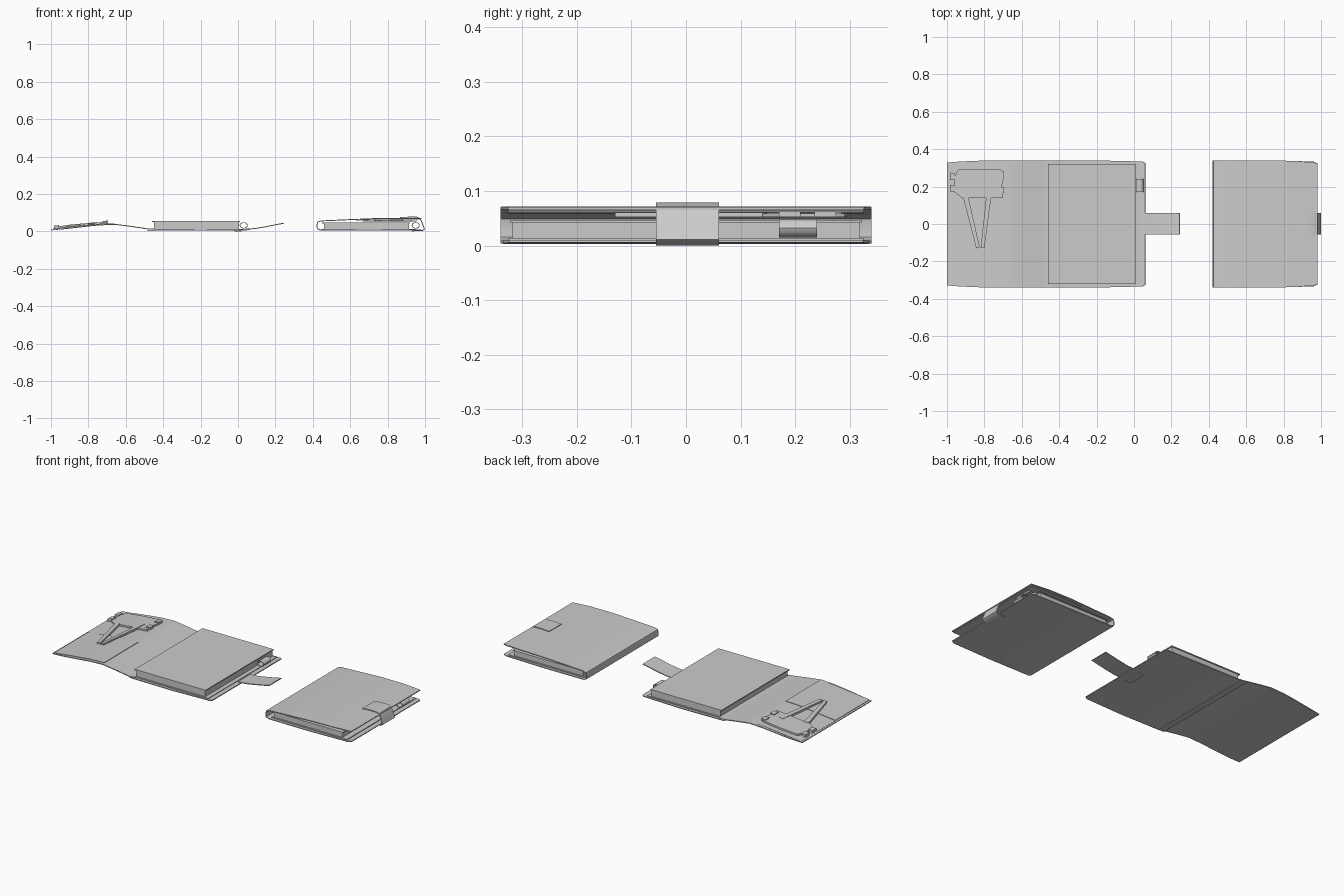
import bpy, bmesh, math
from mathutils import Vector

if "Cube" in bpy.data.objects:
    bpy.data.objects.remove(bpy.data.objects["Cube"])


def finish(name, bm, smooth=True):
    bmesh.ops.recalc_face_normals(bm, faces=bm.faces)
    me = bpy.data.meshes.new(name)
    bm.to_mesh(me)
    bm.free()
    ob = bpy.data.objects.new(name, me)
    bpy.context.collection.objects.link(ob)
    if smooth:
        bpy.ops.object.select_all(action='DESELECT')
        ob.select_set(True)
        bpy.context.view_layer.objects.active = ob
        bpy.ops.object.shade_smooth_by_angle(angle=math.radians(35))
    return ob


def sheet(name, profile, y0, y1, t=0.005):
    """Thin sheet following an x,z profile; optional third value trims the width."""
    bm = bmesh.new()
    pts = [Vector((p[0], p[1])) for p in profile]
    rings = []
    for i, p in enumerate(profile):
        d = (pts[min(i + 1, len(pts) - 1)] - pts[max(i - 1, 0)]).normalized()
        n = Vector((-d.y, d.x)) * t / 2
        trim = p[2] if len(p) > 2 else 0
        a, b = pts[i] + n, pts[i] - n
        rings.append([bm.verts.new(v) for v in (
            (a.x, y0 + trim, a.y), (a.x, y1 - trim, a.y),
            (b.x, y1 - trim, b.y), (b.x, y0 + trim, b.y))])
    for r, s in zip(rings, rings[1:]):
        for k in range(4):
            bm.faces.new((r[k], r[(k + 1) % 4], s[(k + 1) % 4], s[k]))
    bm.faces.new(rings[0])
    bm.faces.new(rings[-1])
    return finish(name, bm)


def box(name, x0, x1, y0, y1, z0, z1):
    bm = bmesh.new()
    bmesh.ops.create_cube(bm, size=1)
    for v in bm.verts:
        v.co = ((x0 + x1) / 2 + v.co.x * (x1 - x0), (y0 + y1) / 2 + v.co.y * (y1 - y0),
                (z0 + z1) / 2 + v.co.z * (z1 - z0))
    return finish(name, bm, False)


def prism(name, outline, zfun, t):
    """Flat outline in x,y laid on a sloping surface."""
    bm = bmesh.new()
    lo = [bm.verts.new((x, y, zfun(x))) for x, y in outline]
    hi = [bm.verts.new((x, y, zfun(x) + t)) for x, y in outline]
    n = len(lo)
    bm.faces.new(lo)
    bm.faces.new(hi)
    for i in range(n):
        bm.faces.new((lo[i], lo[(i + 1) % n], hi[(i + 1) % n], hi[i]))
    return finish(name, bm, False)


def bar(name, a, b, w, zfun, t):
    a, b = Vector(a), Vector(b)
    d = (b - a).normalized()
    n = Vector((-d.y, d.x)) * w / 2
    return prism(name, [a - n, b - n * 0.7, b + n * 0.7, a + n], zfun, t)


def pen_loop(name, x, y0, y1, z):
    """Flattened elastic tube along y."""
    bm = bmesh.new()
    ring = lambda y, s: [bm.verts.new((x + 0.022 * s * math.cos(k * math.pi / 6), y,
                                       z + 0.017 * s * math.sin(k * math.pi / 6))) for k in range(12)]
    loops = [ring(y0, 1), ring(y1, 1), ring(y1, 0.8), ring(y0, 0.8)]
    for j in range(4):
        r, s = loops[j], loops[(j + 1) % 4]
        for k in range(12):
            bm.faces.new((r[k], r[(k + 1) % 12], s[(k + 1) % 12], s[k]))
    return finish(name, bm)


def accessories(tag, mapx, zfun, t):
    """Clip plate with hinge tabs and two slim arms tucked in the pocket."""
    m = lambda pts: [(mapx(x), y) for x, y in pts]
    prism(tag + "_clip_plate", m([(-0.96, 0.17), (-0.92, 0.14), (-0.70, 0.14), (-0.71, 0.19),
                                  (-0.695, 0.25), (-0.71, 0.29), (-0.84, 0.295), (-0.94, 0.29),
                                  (-0.96, 0.25)]), zfun, t)
    for i, (x, y) in enumerate(((-0.97, 0.19), (-0.97, 0.255), (-0.71, 0.18), (-0.71, 0.265))):
        prism(f"{tag}_clip_tab_{i}", m([(x - .014, y - .02), (x + .014, y - .015),
                                       (x + .014, y + .015), (x - .014, y + .02)]), zfun, t * 1.5)
    for i, (a, b) in enumerate((((-0.90, 0.145), (-0.834, -0.128)),
                                ((-0.77, 0.20), (-0.81, -0.128)))):
        ab = m([a, b])
        bar(f"{tag}_arm_{i}", ab[0], ab[1], 0.028, zfun, t * 1.2)


# Open organiser: cover
sheet("open_cover", [(-1.0, 0.008, .012), (-0.93, 0.014, .006), (-0.84, 0.024, .002), (-0.75, 0.034),
                     (-0.66, 0.038), (-0.58, 0.028), (-0.48, 0.013), (-0.45, 0.008),
                     (-0.2, 0.006), (0.045, 0.008, .006), (0.06, 0.010, .014)], -0.34, 0.34)
box("open_spine_strip", -0.485, -0.45, -0.335, 0.335, 0.003, 0.016)
# Page block
box("open_page_backing", -0.46, 0.03, -0.325, 0.325, 0.008, 0.014)
box("open_pages", -0.45, 0.005, -0.318, 0.318, 0.013, 0.05)
box("open_top_sheet", -0.46, 0.01, -0.322, 0.322, 0.05, 0.056)
# Inner pocket panels on the raised flap
slope = [(-0.99, 0.014), (-0.93, 0.020), (-0.84, 0.030), (-0.75, 0.039), (-0.66, 0.042)]
sheet("open_lower_pocket", slope, -0.325, 0.0, 0.003)
sheet("open_upper_pocket", [(x, z - .003) for x, z in slope], 0.0, 0.325, 0.003)
accessories("open", lambda x: x, lambda x: 0.014 + (x + 1) * 0.095, 0.010)
pen_loop("open_pen_loop", 0.03, 0.17, 0.24, 0.032)
# Closing strap
sheet("open_strap", [(0.04, 0.012), (0.09, 0.015), (0.15, 0.025), (0.21, 0.037), (0.245, 0.044)],
      -0.055, 0.06, 0.005)
box("open_strap_base", -0.02, 0.02, -0.05, 0.055, 0.0, 0.008)

# Closed organiser: wrapped cover
sheet("closed_cover", [(0.98, 0.008, .016), (0.96, 0.007, .006), (0.7, 0.006), (0.44, 0.007),
                       (0.424, 0.014), (0.422, 0.032), (0.426, 0.05), (0.445, 0.056),
                       (0.58, 0.062), (0.72, 0.068), (0.87, 0.069, .003), (0.98, 0.068, .014)],
      -0.34, 0.34)
box("closed_page_backing", 0.45, 0.95, -0.325, 0.325, 0.009, 0.014)
box("closed_pages", 0.46, 0.915, -0.318, 0.318, 0.013, 0.042)
box("closed_top_sheet", 0.45, 0.92, -0.322, 0.322, 0.042, 0.047)
sheet("closed_pocket", [(0.63, 0.060), (0.75, 0.064), (0.97, 0.063)], -0.325, 0.325, 0.003)
accessories("closed", lambda x: -x - 0.03, lambda x: 0.052, 0.007)
pen_loop("closed_pen_loop", 0.95, 0.17, 0.24, 0.032)
# Strap folded round the fore-edge
sheet("closed_strap", [(0.865, 0.073), (0.91, 0.076), (0.955, 0.076), (0.972, 0.07), (0.98, 0.055),
                       (0.99, 0.03), (0.997, 0.012), (0.985, 0.004), (0.93, 0.003)],
      -0.055, 0.06, 0.005)
